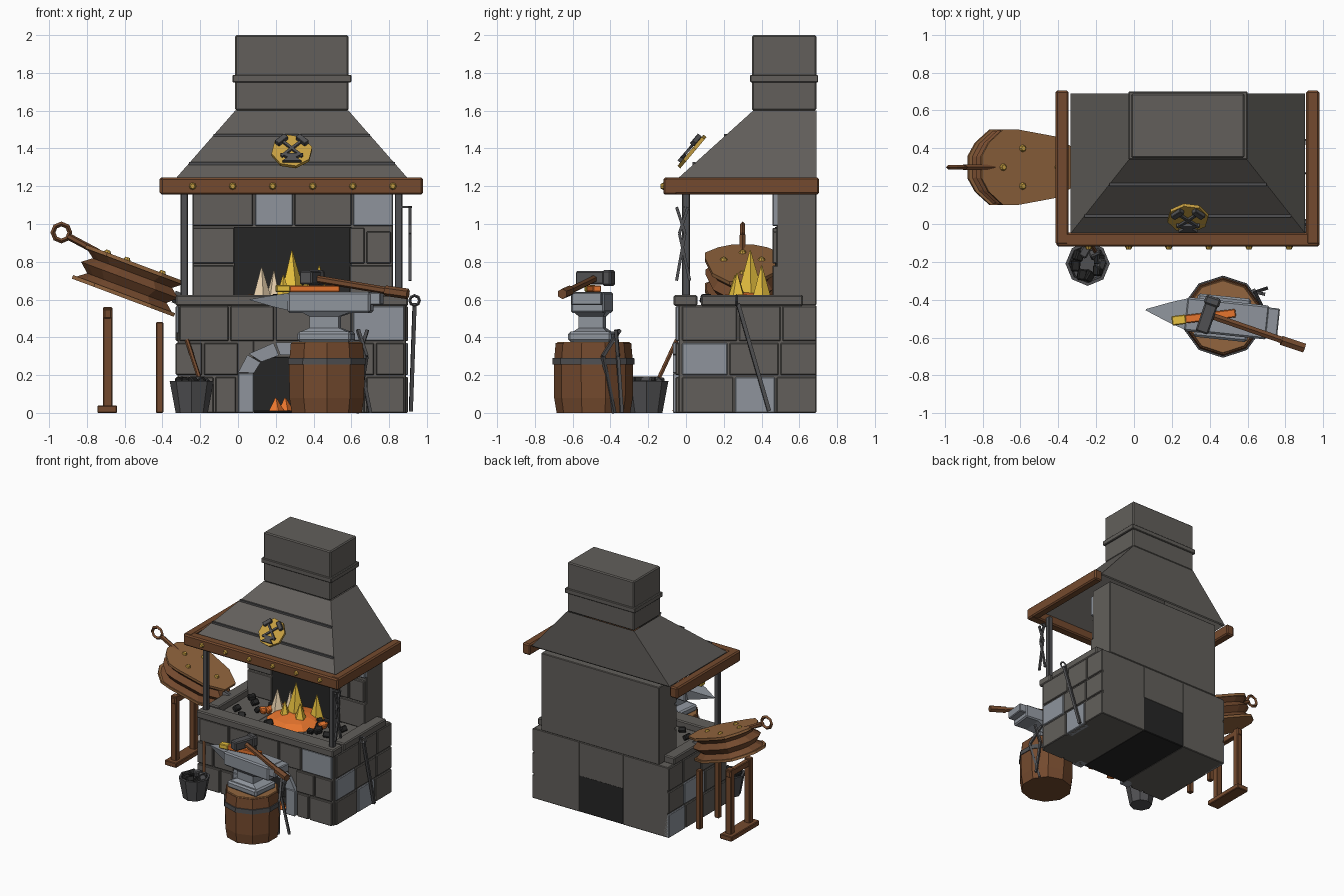
import bpy, bmesh, random
from math import sin, cos, pi, radians
from mathutils import Matrix, Vector

random.seed(4)
if "Cube" in bpy.data.objects:
    bpy.data.objects.remove(bpy.data.objects["Cube"])
I = Matrix.Identity(4)
T = Matrix.Translation


def R(deg, axis):
    return Matrix.Rotation(radians(deg), 4, axis)


def material(name, *rgb):
    lin = [((c / 255 + 0.055) / 1.055) ** 2.4 for c in rgb] + [1]
    m = bpy.data.materials.new(name)
    m.use_nodes = True
    m.diffuse_color = lin
    m.node_tree.nodes["Principled BSDF"].inputs["Base Color"].default_value = lin
    return m


stone = material("dark stone", 98, 95, 91)
pale = material("pale steel and stone", 142, 148, 156)
iron = material("dark iron", 80, 80, 82)
black = material("soot black", 38, 38, 38)
wood = material("dark wood", 116, 74, 46)
plank = material("light wood", 146, 101, 62)
brass = material("brass", 200, 160, 66)
ember = material("ember orange", 240, 122, 48)
flame = material("flame yellow", 240, 200, 66)
cream = material("pale flame", 240, 216, 180)


def finish(name, bm, mat, M=I):
    bmesh.ops.recalc_face_normals(bm, faces=bm.faces)
    bm.transform(M)
    me = bpy.data.meshes.new(name)
    bm.to_mesh(me)
    bm.free()
    me.materials.append(mat)
    ob = bpy.data.objects.new(name, me)
    bpy.context.collection.objects.link(ob)
    return ob


def loft(name, rings, mat, M=I, bevel=0, caps=True):
    """Skin a stack of equal-length rings of points."""
    bm = bmesh.new()
    rows = [[bm.verts.new(p) for p in ring] for ring in rings]
    n = len(rows[0])
    for a, b in zip(rows, rows[1:]):
        for i in range(n):
            j = (i + 1) % n
            bm.faces.new((a[i], a[j], b[j], b[i]))
    if caps:
        bm.faces.new(rows[0])
        bm.faces.new(rows[-1])
    if bevel:
        bmesh.ops.bevel(bm, geom=bm.edges[:], offset=bevel, segments=1, affect='EDGES')
    return finish(name, bm, mat, M)


def rect(x0, x1, y0, y1, z):
    return [(x0, y0, z), (x1, y0, z), (x1, y1, z), (x0, y1, z)]


def ngon(r, n, z, turn=0):
    return [(r * cos(2 * pi * i / n + turn), r * sin(2 * pi * i / n + turn), z) for i in range(n)]


def box(name, x0, x1, y0, y1, z0, z1, mat, M=I, bevel=0.005):
    return loft(name, [rect(x0, x1, y0, y1, z0), rect(x0, x1, y0, y1, z1)], mat, M, bevel)


def prism(name, pts, z0, z1, mat, M=I):
    return loft(name, [[(x, y, z) for x, y in pts] for z in (z0, z1)], mat, M)


def rod(name, p, q, r, mat, n=4, M=I):
    p, q = Vector(p), Vector(q)
    turn = (q - p).to_track_quat('Z', 'Y').to_matrix().to_4x4()
    rings = [ngon(r, n, z, pi / n) for z in (0, (q - p).length)]
    return loft(name, rings, mat, M @ T(p) @ turn)


def ring(name, centre, r, thick, mat, M=I, n=8):
    sect = [[((r + thick * cos(t)) * cos(a), (r + thick * cos(t)) * sin(a), thick * sin(t))
             for t in (0, pi / 2, pi, 3 * pi / 2)] for a in [2 * pi * i / n for i in range(n + 1)]]
    return loft(name, sect, mat, T(centre) @ M, caps=False)


def lump(name, p, s, mat):
    M = T(p) @ R(random.uniform(0, 90), 'Z') @ R(random.uniform(0, 60), 'X')
    box(name, -s, s, -s * .8, s * .8, -s * .7, s * .7, mat, M, s * .25)


UP = R(90, 'X')  # drawn x, y become world x, z

# Masonry base, hollow behind the arch
box("base_left", -.32, .085, -.04, .69, 0, .57, stone)
box("base_right", .475, .89, -.04, .69, 0, .57, stone)
box("base_top", .08, .48, -.04, .69, .29, .57, stone)
box("ash_pit_back", .08, .48, .15, .688, 0, .3, black)
box("ash_pit_floor", .08, .48, -.03, .2, 0, .012, black)
rows = [(0, .19), (.2, .37), (.38, .565)]
front = [(-.33, -.13, 0, 0), (-.12, -.01, 0, 0), (.57, .67, 0, 0), (.68, .88, 0, 0),
         (-.33, -.19, 1, 0), (-.18, 0, 1, 0), (.56, .72, 1, 0), (.73, .88, 1, 0),
         (-.31, -.05, 2, 0), (-.04, .19, 2, 0), (.2, .4, 2, 0), (.41, .6, 2, 0), (.61, .88, 2, 1)]
for a, b, r, light in front:
    box("front_stone", a, b, -.055, 0, *rows[r], pale if light else stone)
side = [(-.02, .25, 0), (.26, .47, 0), (.48, .69, 0), (-.02, .22, 1), (.23, .49, 1),
        (.5, .69, 1), (-.02, .27, 2), (.28, .5, 2), (.51, .69, 2)]
for i, (a, b, r) in enumerate(side):
    box("right_stone", .84, .9, a, b, *rows[r], pale if i in (1, 3) else stone)
    box("left_stone", -.33, -.28, a, b, *rows[r], pale if i in (2, 4) else stone)
box("left_corner_stone", -.33, -.312, -.055, 0, .42, .565, pale)

# Arch around the ash pit
for x in (0, .475):
    box("arch_pillar", x, x + .085, -.07, .02, 0, .21, pale)


def arch(a, w, h):
    return (.28 - w * cos(a), .21 + h * sin(a))


for i in range(5):
    a, b = pi * i / 5 + .02, pi * (i + 1) / 5 - .02
    prism("arch_stone", [arch(a, .28, .17), arch(b, .28, .17), arch(b, .195, .1), arch(a, .195, .1)],
          -.02, .07, pale, UP)
for x, y in ((.2, -.03), (.25, .03), (.34, .02), (.4, -.01)):
    loft("pit_ember", [ngon(.045, 5, 0), ngon(.004, 5, .07)], ember, T((x, y, .01)))

# Hearth rim
box("front_rim", -.33, .9, -.065, .06, .565, .625, stone, bevel=.008)
for x in (-.33, .8):
    box("side_rim", x, x + .1, .08, .62, .565, .625, stone, bevel=.008)

# Back wall and firebox
box("back_wall", -.24, .82, .48, .69, .57, 1.2, stone)
box("firebox_soot", -.02, .6, .472, .481, .57, .985, black, bevel=0)
for a, b, z0, z1, m in ((-.24, .08, .99, 1.16, stone), (.09, .29, .99, 1.16, pale),
                        (.3, .6, .99, 1.16, stone), (.61, .82, .99, 1.16, pale),
                        (-.24, -.02, .79, .98, stone), (-.24, -.02, .58, .78, stone),
                        (.59, .82, .58, .78, stone), (.59, .67, .79, .98, stone),
                        (.68, .81, .79, .96, stone)):
    box("wall_stone", a, b, .457, .49, z0, z1, m)

# Posts, beams and studs
for x in (-.285, .85):
    box("iron_post", x - .02, x + .02, -.02, .02, .62, 1.17, iron)
box("front_beam", -.41, .98, -.12, -.045, 1.155, 1.245, wood, bevel=.01)
for x in (-.415, .91):
    box("side_beam", x, x + .07, -.11, .705, 1.157, 1.247, wood, bevel=.01)
for i in range(6):
    loft("beam_stud", [ngon(.02, 8, 0), ngon(.012, 8, .018)], brass,
         T((-.24 + .212 * i, -.118, 1.2)) @ UP)

# Hood shell, seams and chimney
hood = loft("hood", [rect(-.335, .905, -.05, .69, 1.235), rect(-.015, .585, .355, .69, 1.6)], stone, caps=False)
shell = hood.modifiers.new("shell", 'SOLIDIFY')
shell.thickness = .015
for z in (1.32, 1.47):
    t = (z - 1.235) / .365
    rod("hood_seam", (-.335 + .32 * t, -.052 + .405 * t, z), (.905 - .32 * t, -.052 + .405 * t, z), .01, iron)
box("chimney", -.015, .585, .35, .69, 1.6, 2, stone, bevel=.008)
box("chimney_band", -.03, .6, .34, .7, 1.75, 1.79, stone)

# Round badge with crossed hammers over a small anvil
B = T((.285, .03, 1.385)) @ R(50, 'X')
loft("badge", [ngon(.11, 8, -.012, .2), ngon(.11, 8, .008, .2)], brass, B)
for s in (-1, 1):
    rod("badge_handle", (-.055 * s, -.05, .018), (.05 * s, .055, .018), .01, iron, 4, B)
    box("badge_hammer", -.035, .035, -.016, .016, .008, .035, iron,
        B @ T((.055 * s, .06, 0)) @ R(-45 * s, 'Z'), .003)
prism("badge_anvil", [(-.05, -.085), (.05, -.085), (.022, -.06), (.06, -.035), (-.06, -.035), (-.022, -.06)],
      .006, .026, iron, B)

# Fire and coals
loft("ember_bed", [ngon(.22, 9, 0), ngon(.17, 9, .04), ngon(.05, 9, .065)], ember, T((.3, .31, .572)))
for x, y, r, h, m in ((.285, .34, .085, .28, flame), (.125, .33, .06, .19, cream), (.43, .4, .06, .2, flame),
                      (.24, .26, .05, .15, flame), (.37, .27, .06, .16, flame), (.19, .4, .05, .17, cream)):
    loft("flame", [ngon(r, 5, 0, x * 9), ngon(.003, 5, h, x * 9)], m, T((x, y, .58)))
for i in range(28):
    a, d = random.uniform(0, 2 * pi), random.uniform(.17, .25)
    lump("coal" if i % 2 else "glowing_coal", (.3 + 1.3 * d * cos(a), .28 + .75 * d * sin(a), .6),
         random.uniform(.018, .032), black if i % 2 else ember)
for x, y in ((-.15, .2), (-.1, .36), (-.17, .42), (.66, .2), (.7, .35), (-.05, .12)):
    lump("loose_coal", (x, y, .59), .028, black)

# Bellows: pleated bag between two boards
half = [(-.29, .06), (-.25, .13), (-.17, .2), (-.09, .2), (.14, .16), (.27, .07)]
outline = half + [(x, -y) for x, y in reversed(half)]
W = T((-.565, .3, .7)) @ R(20.5, 'Y')
prism("bellows_top_board", outline, .075, .095, plank, W)
prism("bellows_bottom_board", [(x * 1.03, y) for x, y in outline], -.1, -.08, plank, W)
pleats = [(-.08, .96), (-.045, .8), (0, .98), (.04, .8), (.075, .96)]
loft("bellows_bag", [[(x * s, y * s, z) for x, y in outline] for z, s in pleats], wood, W)
for x, y in ((-.06, .1), (-.06, -.1), (-.17, 0), (.14, 0)):
    loft("bellows_stud", [ngon(.02, 8, 0), ngon(.012, 8, .015)], brass, W @ T((x, y, .094)))
rod("bellows_nozzle", (.24, 0, 0), (.34, 0, 0), .035, iron, 8, W)
rod("bellows_handle", (-.74, .3, .85), (-.9, .3, .935), .018, wood, 6)
ring("bellows_handle_ring", (-.935, .3, .955), .045, .013, wood, UP)

# Bellows stand
for y in (.18, .42):
    box("outer_leg", -.715, -.665, y - .025, y + .025, .03, .56, wood)
    box("inner_leg", -.435, -.395, y - .02, y + .02, 0, .48, wood)
box("stand_foot", -.745, -.64, .12, .48, 0, .04, wood)
box("stand_bar", -.71, -.67, .15, .45, .5, .55, wood)

# Coal bucket
K = T((-.245, -.21, 0))
loft("bucket", [ngon(.085, 8, 0), ngon(.117, 8, .17), ngon(.1, 8, .17), ngon(.09, 8, .12)], iron, K)
for i in range(9):
    a = i * 2.4
    lump("bucket_coal", (-.245 + .065 * cos(a), -.21 + .065 * sin(a), .165), .03, iron if i % 3 == 0 else black)
rod("bucket_shovel_handle", (-.2, -.15, .17), (-.27, -.05, .385), .012, wood, 6)

# Stump with iron hoop
S = T((.47, -.49, 0))
loft("stump", [ngon(r, 10, z, pi / 2) for r, z in ((.195, 0), (.208, .08), (.21, .26), (.2, .37))], wood, S)
loft("stump_top", [ngon(.195, 10, .369, pi / 2), ngon(.19, 10, .376, pi / 2)], plank, S)
loft("stump_hoop", [ngon(.217, 10, .255, pi / 2), ngon(.216, 10, .29, pi / 2)], iron, S)

# Anvil
A = T((.46, -.495, 0)) @ R(-6, 'Z')
box("anvil_foot", -.135, .15, -.115, .115, .376, .43, pale, A, .012)
loft("anvil_waist", [rect(-.12, .13, -.09, .09, .43), rect(-.075, .08, -.065, .065, .45),
                     rect(-.075, .08, -.065, .065, .51), rect(-.12, .15, -.085, .085, .535)], pale, A)
box("anvil_body", -.19, .25, -.09, .09, .53, .64, pale, A, .01)
box("anvil_heel", .24, .305, -.08, .08, .57, .638, pale, A, .006)
loft("anvil_horn", [[(x, y * s, .6 + z * s) for y, z in ((-.085, .035), (.085, .035), (.06, -.06), (-.06, -.06))]
                    for x, s in ((-.18, 1), (-.28, .6), (-.4, .04))], pale, A)

# Hot bar and hammer on the anvil
H = T((.2, -.512, .64)) @ R(7, 'Z')
box("hot_bar", .07, .34, -.022, .022, 0, .035, ember, H)
box("hot_bar_tip", 0, .075, -.025, .025, 0, .037, flame, H)
N = T((.39, -.48, .715)) @ R(-19, 'Z')
box("hammer_head", -.035, .035, -.1, .06, -.035, .035, iron, N, .008)
box("hammer_face", -.042, .042, .05, .1, -.042, .042, iron, N, .01)
rod("hammer_handle", (.38, -.475, .715), (.83, -.63, .64), .02, wood, 6)
rod("hammer_grip", (.78, -.615, .647), (.9, -.655, .63), .028, wood, 6)

# Tongs against the stump, hanging tongs and poker
for s in (-1, 1):
    rod("tongs_arm", (.66 + .025 * s, -.36 - .01 * s, .44), (.66 - .02 * s, -.4 + .04 * s, .3), .012, iron)
    rod("tongs_rein", (.66 - .02 * s, -.4 + .04 * s, .3), (.665 + .035 * s, -.36 + .02 * s, 0), .012, iron)
    rod("hung_tongs_rein", (.91, -.015 + .035 * s, .7), (.91, -.02 - .015 * s, .95), .011, iron)
    rod("hung_tongs_jaw", (.91, -.02 - .015 * s, .95), (.91, -.02 + .03 * s, 1.09), .011, iron)
rod("tongs_hook", (.85, -.015, 1.09), (.92, -.015, 1.09), .009, iron)
rod("poker", (.935, .275, .58), (.915, .44, .01), .014, iron)
ring("poker_ring", (.935, .268, .595), .026, .008, iron, UP)
